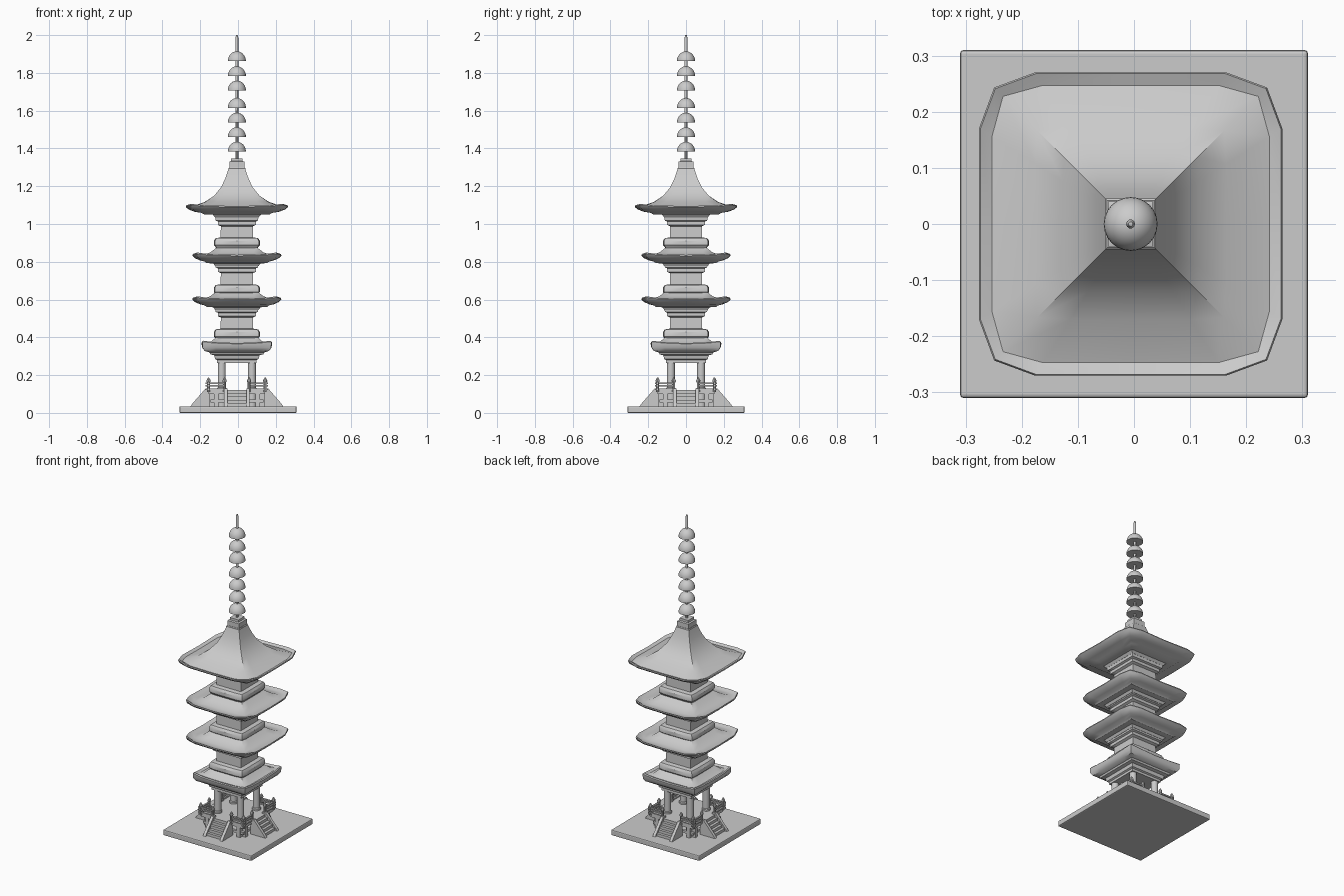
import bpy, bmesh, math
from mathutils import Matrix, Vector

if "Cube" in bpy.data.objects:
    bpy.data.objects.remove(bpy.data.objects["Cube"], do_unlink=True)

CX = -0.006          # the tower sits slightly off the slab centre
GROUND, DECK = 0.035, 0.12
QUARTERS = [Matrix.Rotation(math.radians(90 * k), 4, "Z") for k in range(4)]


def finish(name, bm, smooth=True, offset=CX):
    bmesh.ops.recalc_face_normals(bm, faces=bm.faces)
    mesh = bpy.data.meshes.new(name)
    bm.to_mesh(mesh)
    bm.free()
    obj = bpy.data.objects.new(name, mesh)
    obj.location.x = offset
    bpy.context.collection.objects.link(obj)
    if smooth:
        bpy.ops.object.select_all(action="DESELECT")
        obj.select_set(True)
        bpy.context.view_layer.objects.active = obj
        bpy.ops.object.shade_smooth_by_angle(angle=math.radians(35))
    return obj


def bridge(bm, rings):
    """Skin a stack of rings and cap both ends."""
    n = len(rings[0])
    for low, high in zip(rings, rings[1:]):
        for i in range(n):
            j = (i + 1) % n
            bm.faces.new((low[i], low[j], high[j], high[i]))
    bm.faces.new(rings[0][::-1])
    bm.faces.new(rings[-1])


def square_ring(bm, half, z, corner=1.0, lift=0.0):
    """Square plan with pulled-in corners that can sweep upward."""
    side = [(1, -0.63, 0.35), (1, 0, 0), (1, 0.63, 0.35), (corner, corner, 1)]
    ring = []
    for turn in QUARTERS:
        for x, y, up in side:
            ring.append(bm.verts.new(turn @ Vector((x * half, y * half, z + up * lift))))
    return ring


def square_loft(name, profile):
    bm = bmesh.new()
    bridge(bm, [square_ring(bm, *p) for p in profile])
    return finish(name, bm)


def lathe(bm, profile, x=0, y=0, sides=16):
    rings = []
    for r, z in profile:
        angles = [math.tau * i / sides for i in range(sides)]
        rings.append([bm.verts.new((x + r * math.cos(a), y + r * math.sin(a), z)) for a in angles])
    bridge(bm, rings)


def box(bm, low, high, turn=Matrix()):
    low, high = Vector(low), Vector(high)
    m = turn @ Matrix.Translation((low + high) / 2) @ Matrix.Diagonal((high - low).to_4d())
    bmesh.ops.create_cube(bm, size=1, matrix=m)


def slab_profile(bm, points, x0, x1, turn):
    """Extrude a (y, z) outline from x0 to x1."""
    bridge(bm, [[bm.verts.new(turn @ Vector((x, y, z))) for y, z in points] for x in (x0, x1)])


# Ground slab
bm = bmesh.new()
box(bm, (-0.31, -0.31, 0), (0.31, 0.31, GROUND))
slab = finish("ground_slab", bm, False, 0)
bevel = slab.modifiers.new("edge", "BEVEL")
bevel.width, bevel.segments = 0.006, 2

# Raised deck with a beam frame and short legs
bm = bmesh.new()
box(bm, (-0.15, -0.15, 0.1), (0.15, 0.15, DECK))
for turn in QUARTERS:
    box(bm, (-0.14, -0.14, 0.055), (0.14, -0.125, 0.07), turn)
    for x in (-0.11, 0.11):
        box(bm, (x - 0.012, -0.145, GROUND), (x + 0.012, -0.12, 0.1), turn)
finish("deck", bm, False)

# Stairs and sloped side walls on all four sides
bm = bmesh.new()
STEPS = 5
for turn in QUARTERS:
    for i in range(STEPS):
        front = -0.23 + 0.017 * i
        top = GROUND + (DECK - GROUND) * (i + 1) / STEPS
        box(bm, (-0.05, front, GROUND), (0.05, -0.14, top), turn)
    wall = [(-0.245, GROUND), (-0.14, GROUND), (-0.14, 0.13), (-0.165, 0.13), (-0.235, 0.05)]
    for x in (-0.068, 0.05):
        slab_profile(bm, wall, x, x + 0.018, turn)
finish("stairs", bm, False)

# Railings: posts with knobs, and rails beside each stair opening
bm = bmesh.new()
post = [(0.008, DECK - 0.01), (0.008, 0.162), (0.011, 0.166), (0.011, 0.172), (0.003, 0.187)]
for turn in QUARTERS:
    for x in (-0.15, -0.065, 0.065):
        p = turn @ Vector((x, -0.15, 0))
        lathe(bm, post, p.x, p.y, 8)
    for x0, x1 in ((-0.165, -0.06), (0.06, 0.165)):
        for z in (0.125, 0.143, 0.157):
            box(bm, (x0, -0.155, z - 0.004), (x1, -0.145, z + 0.004), turn)
finish("railings", bm)

# Four main pillars
bm = bmesh.new()
for x in (-0.08, 0.08):
    for y in (-0.08, 0.08):
        lathe(bm, [(0.025, GROUND), (0.025, 0.13), (0.021, 0.135), (0.021, 0.275)], x, y)
finish("pillars", bm)

# Lowest roof, carried by the pillars
square_loft("lower_roof", [
    (0.105, 0.265), (0.105, 0.28), (0.115, 0.285), (0.12, 0.305), (0.14, 0.31),
    (0.145, 0.32), (0.17, 0.328), (0.183, 0.345, 0.99), (0.187, 0.365, 0.98, 0.012),
    (0.182, 0.37, 0.98, 0.012), (0.165, 0.365, 0.98, 0.005), (0.14, 0.375), (0.11, 0.4)])

# Repeating storeys: balcony, wall, brackets
STOREY = [
    (0.105, 0.38), (0.113, 0.395, 0.97), (0.122, 0.405, 0.95), (0.122, 0.428, 0.95),
    (0.112, 0.442, 0.97), (0.086, 0.446), (0.085, 0.505), (0.1, 0.512), (0.1, 0.53),
    (0.112, 0.535), (0.115, 0.56)]

# Eaves: soffit steps, upturned rim and tiled slope, relative to the rim height
EAVES = [
    (0.115, -0.06), (0.125, -0.046), (0.16, -0.044), (0.17, -0.036), (0.195, -0.03, 0.97),
    (0.222, -0.018, 0.93, 0.005), (0.235, -0.006, 0.9, 0.012), (0.233, 0, 0.9, 0.012),
    (0.215, -0.007, 0.92, 0.006)]
SLOPE = [(0.18, -0.002, 0.97), (0.14, 0.013), (0.105, 0.04)]
SPIRE_SLOPE = [(0.17, 0.022, 0.98), (0.12, 0.055), (0.083, 0.1), (0.062, 0.145),
               (0.05, 0.18), (0.042, 0.205)]


def roof(name, rim, scale, slope):
    def place(p, s):
        return (p[0] * s, rim + p[1], *p[2:])
    rings = [place(p, 1 + (scale - 1) * min(1, (p[0] - 0.115) / 0.08)) for p in EAVES]
    square_loft(name, rings + [place(p, 1) for p in slope])


for label, shift, rim, scale, slope in (
        ("second", 0, 0.605, 1, SLOPE),
        ("third", 0.235, 0.837, 1, SLOPE),
        ("top", 0.483, 1.095, 1.15, SPIRE_SLOPE)):
    square_loft(label + "_storey", [(p[0], p[1] + shift, *p[2:]) for p in STOREY])
    roof(label + "_roof", rim, scale, slope)

# Stepped cap under the spire
square_loft("spire_base", [(0.038, 1.28), (0.045, 1.285), (0.045, 1.295), (0.04, 1.3),
                           (0.04, 1.33), (0.03, 1.333), (0.03, 1.348)])

# Spire rod and its seven domes
bm = bmesh.new()
lathe(bm, [(0.008, 1.34), (0.008, 1.985), (0.004, 2.0)], sides=10)
finish("spire_rod", bm)

bm = bmesh.new()
for z in (1.383, 1.46, 1.537, 1.615, 1.707, 1.783, 1.862):
    arc = [math.radians(a) for a in range(0, 85, 12)]
    dome = [(0.048 * math.cos(a), z + 0.052 * math.sin(a)) for a in arc]
    lathe(bm, dome, sides=24)
finish("spire_domes", bm)
